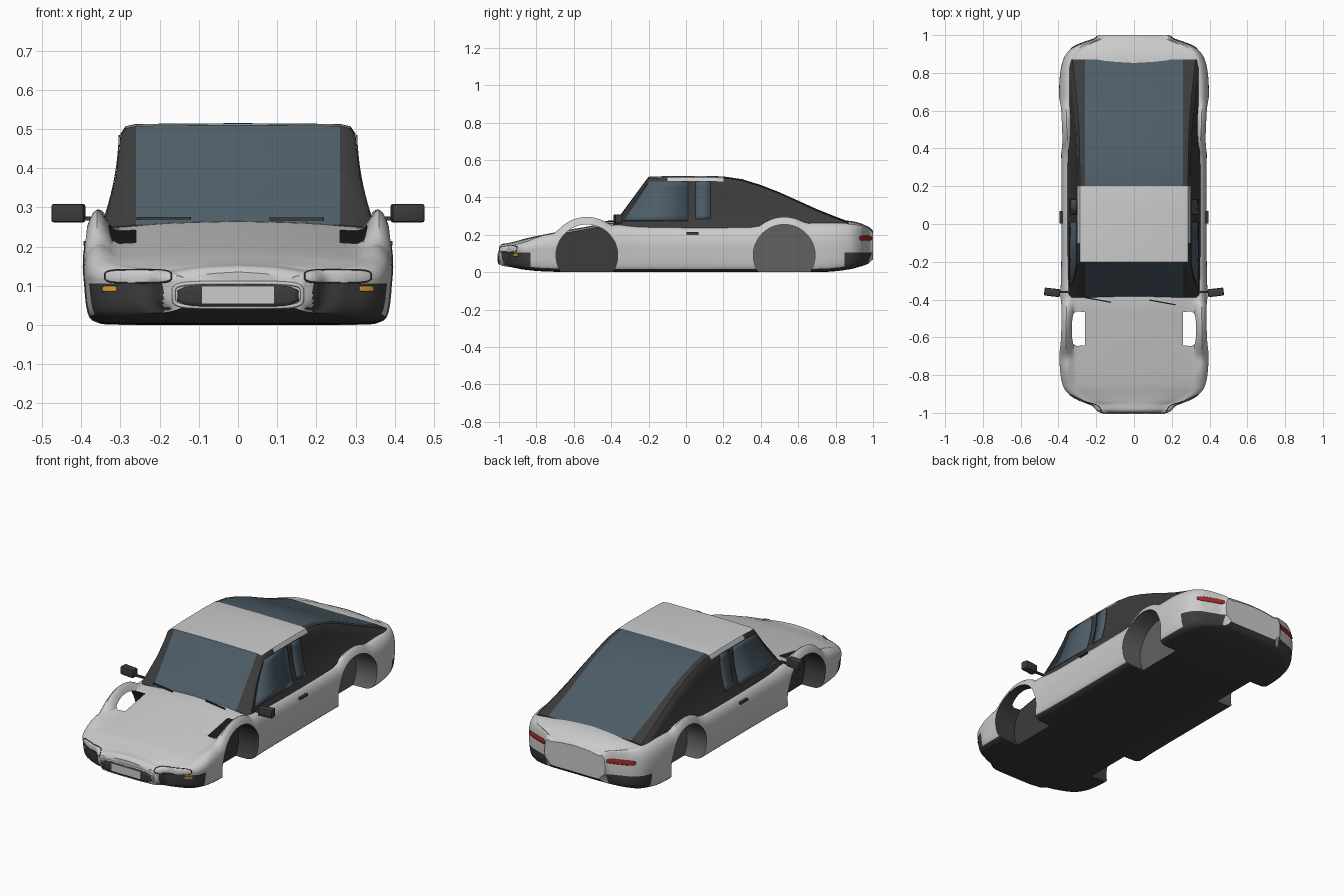
import bpy, bmesh, math
from mathutils import Vector, Matrix
from mathutils.bvhtree import BVHTree

if "Cube" in bpy.data.objects:
    bpy.data.objects.remove(bpy.data.objects["Cube"])


def material(name, r, g, b):
    m = bpy.data.materials.new(name)
    m.diffuse_color = (r, g, b, 1)
    m.use_nodes = True
    m.node_tree.nodes["Principled BSDF"].inputs["Base Color"].default_value = m.diffuse_color
    return m


PAINT = material("paint", .8, .8, .8)
BLACK = material("black_trim", .045, .045, .045)
WELL = material("well_grey", .12, .12, .12)
GLASS = material("glass", .075, .11, .14)
RED = material("red_lamp", .4, .02, .02)
AMBER = material("amber_lamp", .8, .4, .03)


def finish(name, bm, mats, smooth=True):
    bmesh.ops.recalc_face_normals(bm, faces=bm.faces)
    me = bpy.data.meshes.new(name)
    bm.to_mesh(me)
    bm.free()
    for m in mats:
        me.materials.append(m)
    ob = bpy.data.objects.new(name, me)
    bpy.context.collection.objects.link(ob)
    if smooth:
        activate(ob)
        bpy.ops.object.shade_smooth_by_angle(angle=math.radians(35))
    return ob


def activate(ob):
    bpy.ops.object.select_all(action='DESELECT')
    ob.select_set(True)
    bpy.context.view_layer.objects.active = ob


def spline(pts, n):
    """Catmull-Rom through tuples of any length."""
    out = []
    for i in range(len(pts) - 1):
        a, b, c, d = (pts[max(0, min(len(pts) - 1, i + k))] for k in (-1, 0, 1, 2))
        for k in range(n):
            t = k / n
            out.append(tuple(q + .5 * t * (r - p + t * (2 * p - 5 * q + 4 * r - s + t * (3 * (q - r) + s - p)))
                             for p, q, r, s in zip(a, b, c, d)))
    return out + [tuple(pts[-1])]


def loft(name, stations, mats, pick):
    """stations: (y, half profile of (x, z) from bottom centre to top centre)."""
    bm = bmesh.new()
    rings = []
    for y, half in stations:
        loop = list(half) + [(-x, z) for x, z in half[-2:0:-1]]
        rings.append([bm.verts.new((x, y, z)) for x, z in loop])
    n = len(rings[0])
    for a, b in zip(rings, rings[1:]):
        for i in range(n):
            bm.faces.new((a[i], a[(i + 1) % n], b[(i + 1) % n], b[i]))
    bm.faces.new(rings[0])
    bm.faces.new(rings[-1])
    bmesh.ops.recalc_face_normals(bm, faces=bm.faces)
    for f in bm.faces:
        f.material_index = pick(f.calc_center_median(), f.normal)
    return finish(name, bm, mats)


def box(name, c, size, mat, rot=None, bevel=0):
    bm = bmesh.new()
    bmesh.ops.create_cube(bm, size=1)
    bmesh.ops.scale(bm, vec=size, verts=bm.verts)
    if bevel:
        bmesh.ops.bevel(bm, geom=bm.edges[:], offset=bevel, segments=2, affect='EDGES', profile=.5)
    if rot:
        bmesh.ops.rotate(bm, matrix=rot, verts=bm.verts)
    bmesh.ops.translate(bm, vec=c, verts=bm.verts)
    return finish(name, bm, [mat])


# Lower body: y, half width, floor, fender height, centre height
STATIONS = [(-1, .17, .045, .125, .135), (-.985, .2, .035, .135, .15), (-.955, .23, .03, .14, .155),
            (-.94, .28, .028, .142, .158), (-.9, .345, .02, .15, .168), (-.85, .378, .012, .165, .182),
            (-.75, .393, .004, .2, .203), (-.55, .395, 0, .225, .24), (-.38, .39, 0, .25, .265),
            (-.2, .385, 0, .24, .25), (.35, .385, 0, .24, .25), (.55, .393, 0, .255, .265),
            (.75, .395, .002, .26, .28), (.87, .375, .015, .255, .275), (.93, .33, .03, .248, .262),
            (.96, .265, .04, .24, .25), (.98, .21, .05, .23, .24), (1, .19, .07, .21, .22)]
WHEELS = (-.53, .525)


def body_half(w, zb, zs, zc):
    t, h = zs - .105, zc - .015
    return spline([(0, zb), (w * .75, zb), (w - .035, zb + .006), (w - .012, zb + .03), (w - .003, .105),
                   (w, .105 + .4 * t), (w * .975, .105 + .78 * t), (w * .91, zs), (w * .84, (zs + h) / 2),
                   (w * .77, h), (w * .45, zc - .005), (0, zc)], 3)


rows = []
for y, w, zb, zs, zc in spline(STATIONS, 8):
    for yc in WHEELS:  # wheel arch bulges
        d = .205 ** 2 - (y - yc) ** 2
        if d > 0:
            zs = max(zs, .09 + math.sqrt(d))
    rows.append((y, body_half(w, max(zb, 0), zs, zc)))


def body_pick(c, n):
    corner = c.z < .105 and abs(c.x) > .19 and (c.y < -.83 or c.y > .84)
    return 1 if n.z < -.6 or corner else 0


body = loft("body", rows, [PAINT, BLACK], body_pick)
bm = bmesh.new()
bm.from_mesh(body.data)
TREE = BVHTree.FromBMesh(bm)
bm.free()

# Fastback cabin: y, roof height
ROOF = [(-.39, .255), (-.36, .292), (-.28, .4), (-.21, .495), (-.2, .508), (-.1, .512), (.1, .513), (.2, .51),
        (.3, .495), (.4, .464), (.5, .425), (.6, .38), (.7, .335), (.8, .295), (.87, .268)]


def side_x(z):
    return .3 + .05 * (max(0, .5 - z) / .26) ** 2


def cabin_half(zt):
    zs = [.22 + f * (zt - .245) for f in (0, .2, .4, .6, .8, 1)]
    return [(0, .22)] + [(side_x(z), z) for z in zs] + [(side_x(zt) - .013, zt - .006), (.26, zt), (0, zt + .002)]


def cabin_pick(c, n):
    if abs(c.y) < .2 and c.z > .495:
        return 2
    return 1 if abs(c.x) < .2 and n.z > .2 else 0


cabin = loft("cabin", [(y, cabin_half(z)) for y, z in ROOF], [BLACK, GLASS, PAINT], cabin_pick)

# Wheel wells
bm = bmesh.new()
for i, yc in enumerate(WHEELS):
    for s in (-1, 1):
        old = set(bm.faces)
        m = Matrix.Translation((s * .385, yc, .09)) @ Matrix.Rotation(math.pi / 2, 4, 'Y')
        bmesh.ops.create_cone(bm, cap_ends=True, segments=64, radius1=.165, radius2=.165, depth=.25, matrix=m)
        for f in set(bm.faces) - old:
            f.material_index = i
cutter = finish("wheel_well_cutter", bm, [BLACK, WELL], False)
cutter.hide_render = True
for ob in (body, cabin):
    mod = ob.modifiers.new("wells", 'BOOLEAN')
    mod.operation, mod.solver, mod.object = 'DIFFERENCE', 'EXACT', cutter
    mod.material_mode = 'TRANSFER'
    activate(ob)
    bpy.ops.object.modifier_move_to_index(modifier=mod.name, index=0)
    bpy.ops.object.modifier_apply(modifier=mod.name)
bpy.data.objects.remove(cutter)


def on_body(x, z, end, lift):
    hit = TREE.ray_cast(Vector((x, end * 2, z)), Vector((0, -end, 0)))[0]
    return Vector((x, (hit.y if hit else end * .95) + end * lift, z))


def grid_mesh(name, nu, nv, fn, mat, thick=.003):
    bm = bmesh.new()
    vs = [[bm.verts.new(fn(u / nu, v / nv)) for u in range(nu + 1)] for v in range(nv + 1)]
    for v in range(nv):
        for u in range(nu):
            bm.faces.new((vs[v][u], vs[v][u + 1], vs[v + 1][u + 1], vs[v + 1][u]))
    ob = finish(name, bm, [mat])
    mod = ob.modifiers.new("thickness", 'SOLIDIFY')
    mod.thickness, mod.offset = thick, 0
    return ob


def lamp(name, cx, cz, hx, hz, end, mat):
    """Rounded patch draped on the nose or tail."""
    def fn(u, v):
        a, b = 2 * u - 1, 2 * v - 1
        return on_body(cx + a * hx, cz + b * hz * (1 - .5 * abs(a) ** 8), end, .003)
    grid_mesh(name, 16, 4, fn, mat)


def outline(name, cx, cz, hx, hz, r, mat, power=.5):
    """Thin closed tube draped on the nose."""
    cu = bpy.data.curves.new(name, 'CURVE')
    cu.dimensions, cu.bevel_depth, cu.bevel_resolution = '3D', r, 1
    sp = cu.splines.new('POLY')
    sp.points.add(39)
    for i, p in enumerate(sp.points):
        a = i * math.tau / 40
        x, z = (math.copysign(abs(t) ** power, t) for t in (math.cos(a), math.sin(a)))
        p.co = (*on_body(cx + x * hx, cz + z * hz, -1, 0), 1)
    sp.use_cyclic_u = True
    cu.materials.append(mat)
    bpy.context.collection.objects.link(bpy.data.objects.new(name, cu))


# Nose: grille, frame and blank plate
lamp("grille", 0, .074, .155, .027, -1, BLACK)
outline("grille_frame", 0, .076, .164, .031, .005, PAINT, .4)
box("front_plate", (0, -1, .077), (.185, .014, .044), PAINT)

for s, side in ((-1, "left"), (1, "right")):
    # Lamps
    outline(side + "_headlight_rim", s * .255, .124, .085, .017, .0022, BLACK)
    lamp(side + "_indicator", s * .328, .092, .018, .007, -1, AMBER)
    lamp(side + "_tail_light", s * .265, .182, .07, .013, 1, RED)

    # Side windows: front edge low/high, back edge, z range
    for nm, y0, y1, y2, z0, z1 in (("door_window", -.335, -.195, .01, .275, .485),
                                   ("quarter_window", .05, .05, .13, .285, .485)):
        def fn(u, v):
            z = z0 + v * (z1 - z0)
            a = y0 + v * (y1 - y0)
            return (s * (side_x(z) + .003), a + u * (y2 - a), z)
        grid_mesh(side + "_" + nm, 2, 8, fn, GLASS)

    # Mirrors, arms and handles
    turn = Matrix.Rotation(s * .12, 3, 'Z')
    box(side + "_mirror", (s * .433, -.362, .285), (.084, .042, .047), BLACK, turn, .006)
    box(side + "_mirror_arm", (s * .37, -.36, .272), (.06, .012, .01), BLACK)
    box(side + "_door_handle", (s * .387, .035, .208), (.016, .066, .013), BLACK, None, .003)

# Wipers
for nm, x, y, z in (("left_wiper", -.19, -.402, .272), ("right_wiper", .15, -.415, .27)):
    box(nm, (x, y, z), (.14, .006, .007), BLACK, Matrix.Rotation(-.18, 3, 'Z'))
